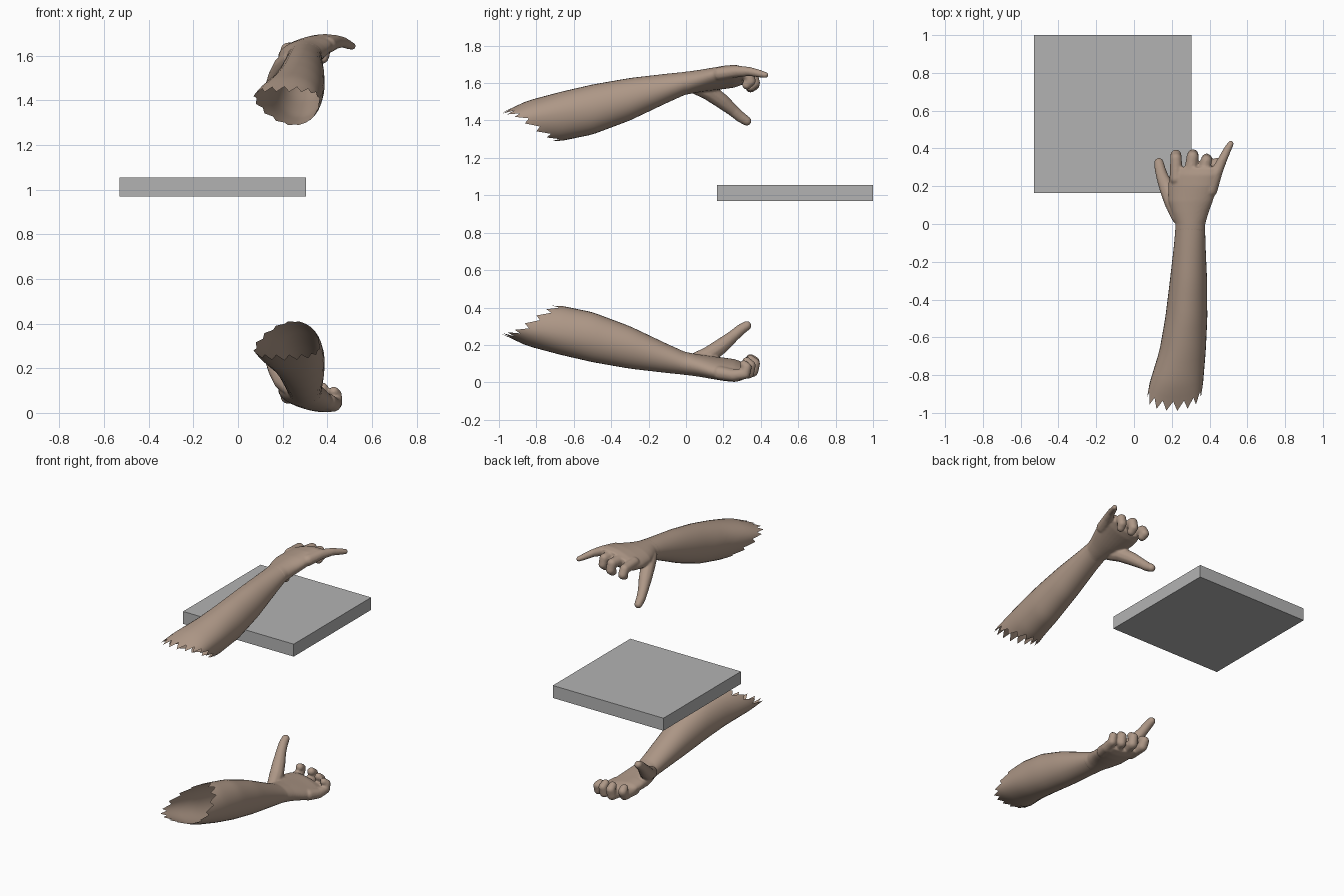
import bpy, bmesh, math
from mathutils import Vector

if "Cube" in bpy.data.objects:
    bpy.data.objects.remove(bpy.data.objects["Cube"])

MIRROR_SUM = 1.70   # lower arm is the upper arm reflected in height
COLS, ROWS = 32, 22


def material(name, rgb):
    m = bpy.data.materials.new(name)
    m.diffuse_color = (*rgb, 1)
    m.use_nodes = True
    m.node_tree.nodes["Principled BSDF"].inputs["Base Color"].default_value = m.diffuse_color
    return m


skin = material("skin", (0.42, 0.31, 0.24))
grey = material("slab grey", (0.45, 0.45, 0.45))

# Cross-sections: y, left x, right x, top z, widest z, bottom z, sideways tilt
FOREARM = [
    (-1.02, .045, .345, 1.425, 1.40, 1.28, 0),
    (-.85, .08, .365, 1.505, 1.41, 1.28, 0),
    (-.67, .135, .380, 1.553, 1.435, 1.29, 0),
    (-.50, .165, .388, 1.592, 1.46, 1.325, 0),
    (-.30, .190, .387, 1.627, 1.51, 1.400, 0),
    (-.10, .213, .378, 1.650, 1.57, 1.495, .02),
    (.00, .221, .376, 1.660, 1.60, 1.540, .05),
    (.04, .212, .385, 1.664, 1.61, 1.555, .08),
]
PALM = [
    (-.04, .218, .377, 1.656, 1.59, 1.525, .04),
    (.00, .220, .377, 1.661, 1.60, 1.538, .05),
    (.06, .200, .395, 1.668, 1.61, 1.550, .10),
    (.12, .183, .417, 1.676, 1.62, 1.560, .16),
    (.20, .180, .440, 1.685, 1.63, 1.575, .23),
    (.26, .188, .450, 1.688, 1.64, 1.585, .25),
    (.30, .205, .440, 1.680, 1.64, 1.600, .25),
]

# Digits: x, y, z, radius
THUMB = [(.235, .04, 1.585, .040), (.205, .12, 1.555, .047), (.175, .19, 1.505, .042),
         (.150, .25, 1.455, .033), (.138, .29, 1.42, .030), (.132, .325, 1.397, .026)]
CURLED = [
    [(.225, .24, 1.625, .036), (.222, .345, 1.622, .032), (.222, .365, 1.590, .030),
     (.225, .345, 1.575, .027)],
    [(.295, .24, 1.640, .038), (.310, .355, 1.640, .033), (.312, .366, 1.600, .031),
     (.312, .345, 1.580, .027)],
    [(.362, .24, 1.648, .037), (.382, .335, 1.650, .031), (.385, .345, 1.610, .029),
     (.380, .325, 1.590, .026)],
]
LITTLE_STRAIGHT = [(.405, .18, 1.650, .038), (.435, .27, 1.662, .033),
                   (.468, .34, 1.662, .025), (.495, .395, 1.650, .021),
                   (.512, .425, 1.643, .017)]
LITTLE_CURLED = [(.405, .18, 1.650, .038), (.428, .25, 1.662, .034),
                 (.440, .315, 1.655, .029), (.440, .325, 1.620, .027),
                 (.430, .310, 1.605, .024)]


def section(table, y):
    """Interpolated cross-section at y."""
    for a, b in zip(table, table[1:]):
        if y <= b[0]:
            break
    t = max(0, min(1, (y - a[0]) / (b[0] - a[0])))
    return [p + (q - p) * t for p, q in zip(a, b)][1:]


def ring_point(table, y, ang):
    xl, xr, zt, zm, zb, tilt = section(table, y)
    dx, s = (xr - xl) / 2 * math.cos(ang), math.sin(ang)
    z = zm + s * ((zt - zm) if s > 0 else (zm - zb)) + tilt * dx
    return Vector(((xl + xr) / 2 + dx, y, z))


def loft(bm, rings):
    for a, b in zip(rings, rings[1:]):
        for i in range(COLS):
            j = (i + 1) % COLS
            bm.faces.new((a[i], a[j], b[j], b[i]))


def finish(bm, name, lower):
    if lower:
        for v in bm.verts:
            v.co.z = MIRROR_SUM - v.co.z
        bmesh.ops.reverse_faces(bm, faces=bm.faces[:])
    me = bpy.data.meshes.new(name)
    bm.to_mesh(me)
    bm.free()
    me.materials.append(skin)
    me.polygons.foreach_set("use_smooth", [True] * len(me.polygons))
    ob = bpy.data.objects.new(name, me)
    bpy.context.collection.objects.link(ob)
    return ob


def forearm(name, lower):
    """Open sleeve of skin with a slanted, ragged end."""
    bm = bmesh.new()
    rings = []
    for r in range(ROWS + 1):
        ring = []
        for i in range(COLS):
            ang = 2 * math.pi * i / COLS
            start = -.82 - .14 * math.sin(ang) - .04 * math.cos(ang) ** 2
            y = start + (.04 - start) * r / ROWS
            if r == 0:
                y += -.03 if i % 2 else .02
            ring.append(bm.verts.new(ring_point(FOREARM, y, ang)))
        rings.append(ring)
    loft(bm, rings)
    finish(bm, name, lower)


def digit(bm, path):
    """Chain of overlapping balls, fused later by the remesh."""
    for a, b in zip(path, path[1:]):
        a, b = Vector(a), Vector(b)
        n = max(2, int((b.xyz - a.xyz).length / .007))
        for k in range(n + 1):
            p = a.lerp(b, k / n)
            geo = bmesh.ops.create_icosphere(bm, subdivisions=2, radius=p[3])
            bmesh.ops.translate(bm, verts=geo["verts"], vec=p.xyz)


def hand(name, lower, little):
    bm = bmesh.new()
    rings = [[bm.verts.new(ring_point(PALM, p[0], 2 * math.pi * i / COLS))
              for i in range(COLS)] for p in PALM]
    loft(bm, rings)
    bm.faces.new(rings[0][::-1])
    bm.faces.new(rings[-1])
    for path in CURLED + [THUMB, little]:
        digit(bm, path)
    ob = finish(bm, name, lower)
    fuse = ob.modifiers.new("fuse", 'REMESH')
    fuse.mode = 'VOXEL'
    fuse.voxel_size = .006
    fuse.use_smooth_shade = True
    soft = ob.modifiers.new("soften", 'SMOOTH')
    soft.factor = .5
    soft.iterations = 6


forearm("upper_forearm", False)
hand("upper_hand", False, LITTLE_STRAIGHT)
forearm("lower_forearm", True)
hand("lower_hand", True, LITTLE_CURLED)

# Square slab between the arms
bpy.ops.mesh.primitive_cube_add(size=1, location=(-.1125, .5825, 1.0125))
slab = bpy.context.object
slab.name = "slab"
slab.scale = (.835, .835, .085)
slab.data.materials.append(grey)
